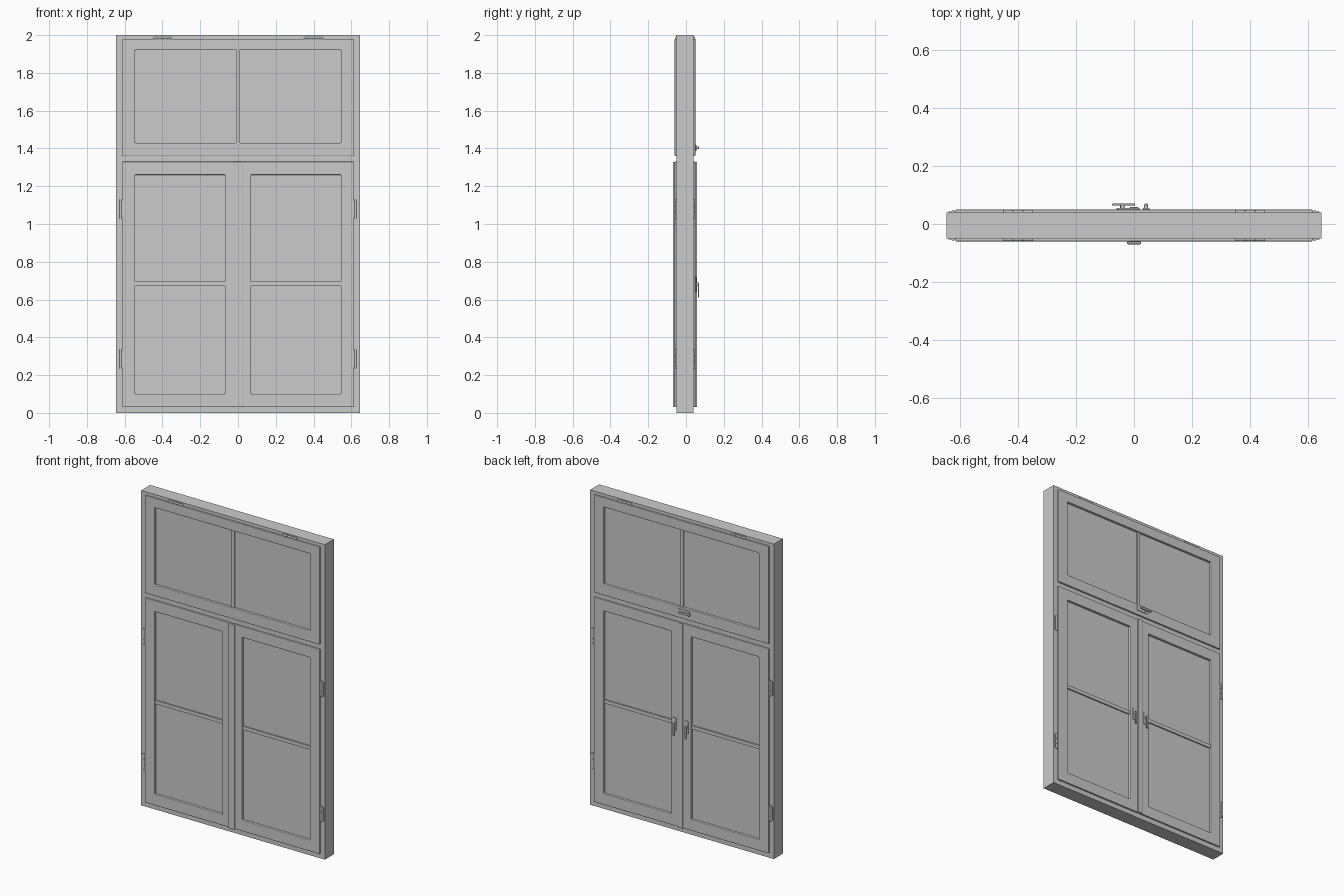
import bpy, bmesh
from math import pi

if "Cube" in bpy.data.objects:
    bpy.data.objects.remove(bpy.data.objects["Cube"])


def finish(bm, name, bevel=0.0, smooth=False):
    bmesh.ops.recalc_face_normals(bm, faces=bm.faces)
    me = bpy.data.meshes.new(name)
    bm.to_mesh(me)
    bm.free()
    ob = bpy.data.objects.new(name, me)
    bpy.context.collection.objects.link(ob)
    if bevel:
        m = ob.modifiers.new("soft_edges", 'BEVEL')
        m.width = bevel
        m.segments = 2
        m.limit_method = 'ANGLE'
    if smooth:
        bpy.ops.object.select_all(action='DESELECT')
        ob.select_set(True)
        bpy.context.view_layer.objects.active = ob
        bpy.ops.object.shade_smooth_by_angle()
    return ob


def box(name, x0, x1, y0, y1, z0, z1, bevel=0.0):
    bm = bmesh.new()
    bmesh.ops.create_cube(bm, size=1)
    bmesh.ops.scale(bm, vec=(x1 - x0, y1 - y0, z1 - z0), verts=bm.verts)
    bmesh.ops.translate(bm, vec=((x0 + x1) / 2, (y0 + y1) / 2, (z0 + z1) / 2), verts=bm.verts)
    return finish(bm, name, bevel)


def cylinder(name, loc, radius, depth, axis):
    ob_rot = {'X': (0, pi / 2, 0), 'Y': (pi / 2, 0, 0), 'Z': (0, 0, 0)}[axis]
    bpy.ops.mesh.primitive_cylinder_add(vertices=16, radius=radius, depth=depth,
                                        location=loc, rotation=ob_rot)
    ob = bpy.context.object
    ob.name = name
    bpy.ops.object.shade_smooth_by_angle()
    return ob


def ring(name, outer, inner, y0, y1, bevel=0.0):
    """Rectangular frame; outer and inner are (x0, x1, z0, z1)."""
    bm = bmesh.new()
    loops = []
    for y in (y0, y1):
        for x0, x1, z0, z1 in (outer, inner):
            loops.append([bm.verts.new((x, y, z))
                          for x, z in ((x0, z0), (x1, z0), (x1, z1), (x0, z1))])
    fo, fi, bo, bi = loops
    for a, b in ((fo, fi), (fi, bi), (bi, bo), (bo, fo)):
        for i in range(4):
            j = (i + 1) % 4
            bm.faces.new((a[i], a[j], b[j], b[i]))
    return finish(bm, name, bevel)


FRONT, BACK = -0.05, 0.04        # fixed frame faces
S_FRONT, S_BACK = -0.06, 0.05    # sash faces
G_FRONT, G_BACK = -0.045, 0.035  # glazing faces

# fixed outer frame and transom
ring("outer_frame", (-0.645, 0.645, 0, 2), (-0.59, 0.59, 0.05, 1.96), FRONT, BACK)
box("transom", -0.59, 0.59, FRONT, BACK, 1.31, 1.38)

# top sash with one vertical glazing bar
ring("top_sash", (-0.615, 0.615, 1.36, 1.98), (-0.545, 0.545, 1.43, 1.92), S_FRONT, S_BACK, 0.004)
box("top_glass", -0.55, 0.55, G_FRONT, G_BACK, 1.425, 1.925)
box("top_glazing_bar", -0.011, 0.011, G_FRONT - 0.008, G_BACK + 0.008, 1.43, 1.92)

# pair of lower sashes with a horizontal glazing bar each
for side, s in (("left", -1), ("right", 1)):
    def span(a, b):
        return tuple(sorted((s * a, s * b)))
    ring(side + "_sash", span(0.002, 0.615) + (0.03, 1.33), span(0.07, 0.545) + (0.10, 1.26),
         S_FRONT, S_BACK, 0.004)
    box(side + "_glass", *span(0.065, 0.55), G_FRONT, G_BACK, 0.095, 1.265)
    box(side + "_glazing_bar", *span(0.07, 0.545), G_FRONT - 0.008, G_BACK + 0.008, 0.672, 0.695)

    # upright lever handle on the inside
    x = s * 0.042
    box(side + "_handle_plate", x - 0.012, x + 0.012, S_BACK, 0.055, 0.64, 0.72, 0.002)
    cylinder(side + "_handle_post", (x, 0.058, 0.682), 0.007, 0.016, 'Y')
    box(side + "_handle_lever", x - 0.006, x + 0.006, 0.063, 0.07, 0.61, 0.69, 0.002)

# meeting strips covering the joint
box("front_meeting_strip", -0.024, 0.024, -0.07, S_FRONT, 0.03, 1.33, 0.004)
box("back_meeting_strip", -0.016, 0.016, S_BACK, 0.058, 0.03, 1.33, 0.003)

# horizontal lever handle on the top sash
box("top_handle_plate", -0.06, 0.02, S_BACK, 0.055, 1.386, 1.42, 0.002)
cylinder("top_handle_post", (-0.04, 0.058, 1.403), 0.007, 0.016, 'Y')
box("top_handle_lever", -0.075, 0.004, 0.063, 0.07, 1.397, 1.41, 0.002)

# hinges: leaf and three knuckles, both faces
for face, y, yc in (("front", FRONT, -0.052), ("back", BACK, 0.042)):
    for s in (-1, 1):
        for z in (0.285, 1.08):
            box(face + "_side_hinge_leaf", s * 0.626 - 0.012, s * 0.626 + 0.012,
                y - 0.003, y + 0.003, z - 0.045, z + 0.045)
            for k in (-1, 0, 1):
                cylinder(face + "_side_hinge_knuckle", (s * 0.622, yc, z + k * 0.034),
                         0.006, 0.032, 'Z')
        box(face + "_top_hinge_leaf", s * 0.4 - 0.045, s * 0.4 + 0.045,
            y - 0.003, y + 0.003, 1.974, 1.994)
        for k in (-1, 0, 1):
            cylinder(face + "_top_hinge_knuckle", (s * 0.4 + k * 0.034, yc, 1.985),
                     0.006, 0.032, 'X')
